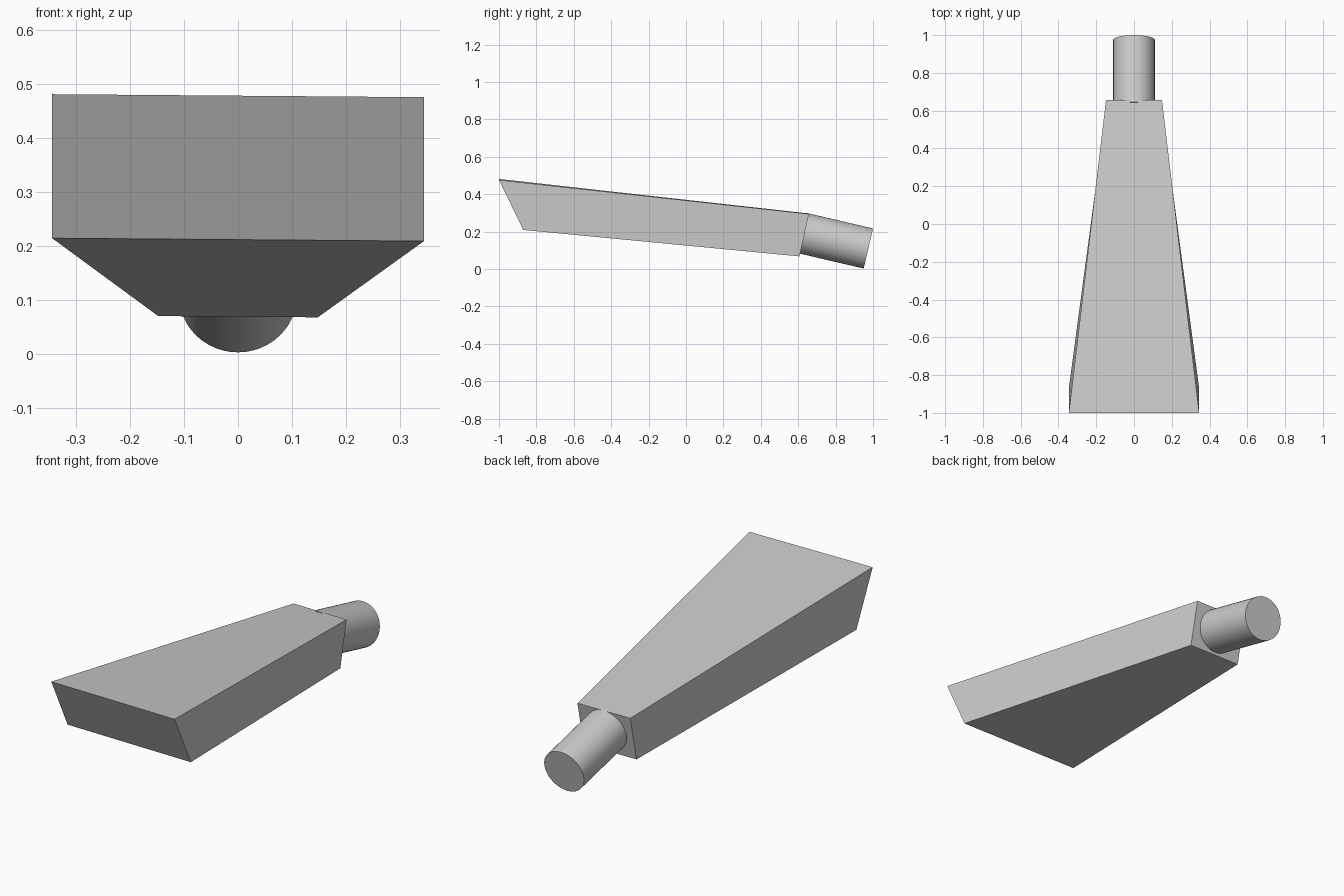
import bpy, bmesh, math
from mathutils import Vector

cube = bpy.data.objects.get("Cube")
if cube:
    bpy.data.objects.remove(cube)

grey = bpy.data.materials.new("plain grey")
grey.use_nodes = True
grey.diffuse_color = (0.6, 0.6, 0.6, 1)
grey.node_tree.nodes["Principled BSDF"].inputs["Base Color"].default_value = (0.6, 0.6, 0.6, 1)


def add_object(name, bm):
    bmesh.ops.recalc_face_normals(bm, faces=bm.faces)
    mesh = bpy.data.meshes.new(name)
    bm.to_mesh(mesh)
    bm.free()
    mesh.materials.append(grey)
    obj = bpy.data.objects.new(name, mesh)
    bpy.context.collection.objects.link(obj)
    return obj


# Tapered body: half width, y and z of each edge of the side profile, with a slight roll
ROLL = 0.008
profile = [(0.345, -1.0, 0.479), (0.345, -0.87, 0.212),
           (0.148, 0.607, 0.069), (0.148, 0.657, 0.296)]
bm = bmesh.new()
sides = [[bm.verts.new((s * w, y, z - s * w * ROLL)) for w, y, z in profile]
         for s in (-1, 1)]
for side in sides:
    bm.faces.new(side)
for i in range(4):
    j = (i + 1) % 4
    bm.faces.new((sides[0][i], sides[0][j], sides[1][j], sides[1][i]))
add_object("tapered_body", bm)

# Round peg leaving the narrow end
start, end = Vector((0, 0.62, 0.193)), Vector((0, 0.975, 0.11))
axis = end - start
bm = bmesh.new()
bmesh.ops.create_cone(bm, cap_ends=True, segments=48, radius1=0.11, radius2=0.11,
                      depth=axis.length)
peg = add_object("round_peg", bm)
peg.location = (start + end) / 2
peg.rotation_euler = axis.to_track_quat("Z", "Y").to_euler()
bpy.context.view_layer.objects.active = peg
peg.select_set(True)
bpy.ops.object.shade_smooth_by_angle(angle=math.radians(30))
